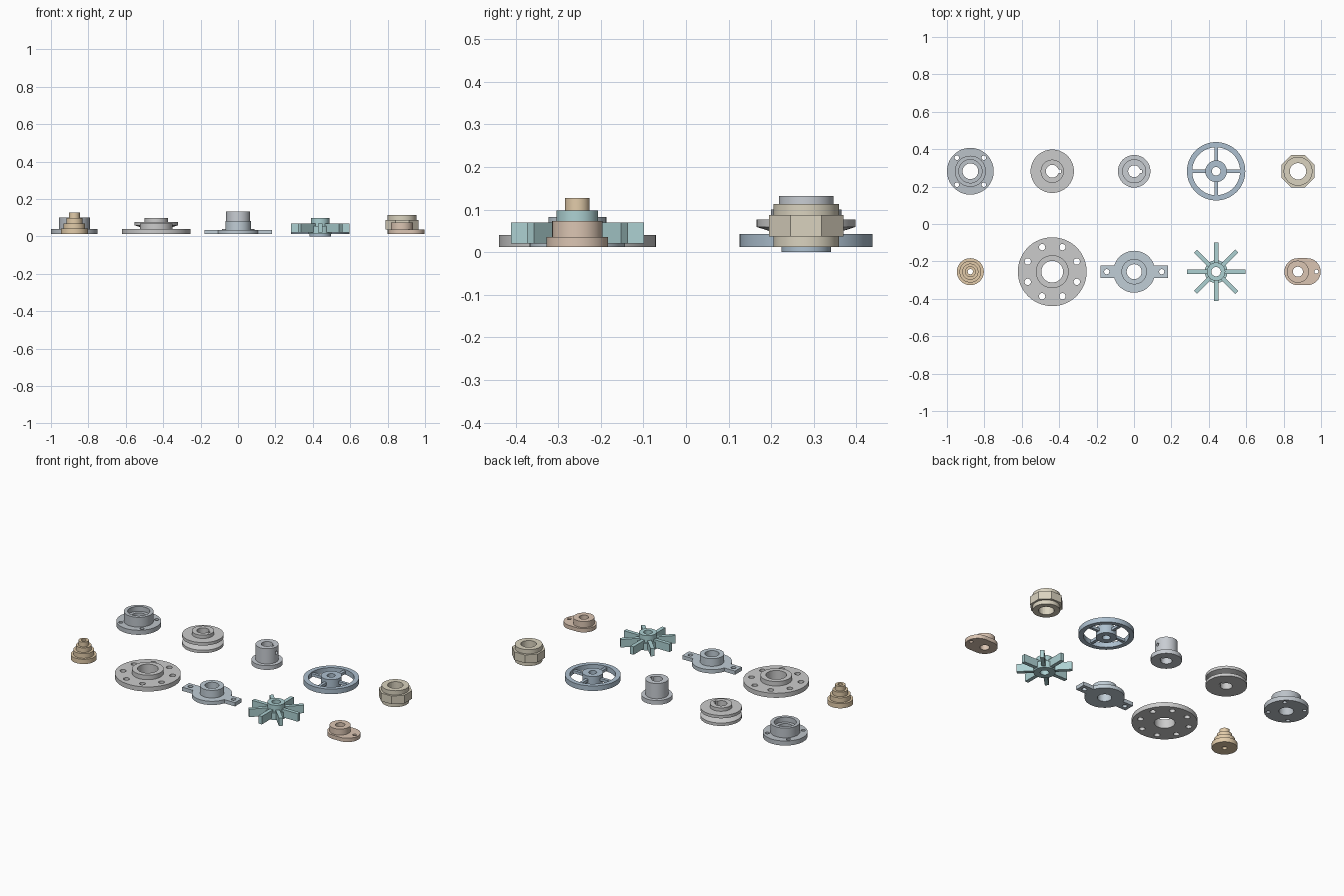
import bpy, bmesh
from math import cos, sin, pi, radians
from mathutils import Matrix

if "Cube" in bpy.data.objects:
    bpy.data.objects.remove(bpy.data.objects["Cube"])

COLS = [-0.875 + 0.438 * i for i in range(5)]
BACK, FRONT = 0.282, -0.255
B = 0.012   # underside of most parts


def obj_from(bm, name="piece"):
    bmesh.ops.recalc_face_normals(bm, faces=bm.faces)
    me = bpy.data.meshes.new(name)
    bm.to_mesh(me)
    bm.free()
    ob = bpy.data.objects.new(name, me)
    bpy.context.collection.objects.link(ob)
    return ob


def lathe(profile, n=64):
    """Spin a closed (radius, z) loop around z."""
    bm = bmesh.new()
    rings = [[bm.verts.new((r * cos(2 * pi * i / n), r * sin(2 * pi * i / n), z))
              for r, z in profile] for i in range(n)]
    m = len(profile)
    for i in range(n):
        a, b = rings[i], rings[(i + 1) % n]
        for j in range(m):
            k = (j + 1) % m
            bm.faces.new((a[j], b[j], b[k], a[k]))
    return obj_from(bm)


def prism(outline, z0, z1, turn=Matrix()):
    """Extrude an xy outline from z0 to z1."""
    bm = bmesh.new()
    lo = [bm.verts.new((x, y, z0)) for x, y in outline]
    hi = [bm.verts.new((x, y, z1)) for x, y in outline]
    bm.faces.new(lo)
    bm.faces.new(hi)
    n = len(outline)
    for i in range(n):
        j = (i + 1) % n
        bm.faces.new((lo[i], lo[j], hi[j], hi[i]))
    bm.transform(turn)
    return obj_from(bm)


def circle(r, cx=0, cy=0, n=24, start=0, sweep=2 * pi):
    return [(cx + r * cos(start + sweep * i / n), cy + r * sin(start + sweep * i / n))
            for i in range(n)]


def bar(x0, x1, width, z0, z1, deg=0):
    w = width / 2
    return prism([(x0, -w), (x1, -w), (x1, w), (x0, w)], z0, z1,
                 Matrix.Rotation(radians(deg), 4, 'Z'))


def holes(count, ring, r, first=0):
    out = []
    for i in range(count):
        a = radians(first) + 2 * pi * i / count
        out.append(prism(circle(r, ring * cos(a), ring * sin(a)), -0.1, 0.3))
    return out


def part(name, x, y, color, base, add=(), cut=()):
    """Merge pieces, cut openings, place and colour the part."""
    for op, items in (('UNION', add), ('DIFFERENCE', cut)):
        for it in items:
            m = base.modifiers.new(op, 'BOOLEAN')
            m.operation, m.object, m.solver = op, it, 'EXACT'
    dg = bpy.context.evaluated_depsgraph_get()
    mesh = bpy.data.meshes.new_from_object(base.evaluated_get(dg))
    base.modifiers.clear()
    base.data = mesh
    for it in list(add) + list(cut):
        bpy.data.objects.remove(it)
    base.name = mesh.name = name
    base.location = (x, y, 0)
    mat = bpy.data.materials.new(name + "_paint")
    mat.diffuse_color = (*color, 1)
    mat.use_nodes = True
    mat.node_tree.nodes["Principled BSDF"].inputs["Base Color"].default_value = mat.diffuse_color
    mesh.materials.clear()
    mesh.materials.append(mat)
    bpy.ops.object.select_all(action='DESELECT')
    base.select_set(True)
    bpy.context.view_layer.objects.active = base
    bpy.ops.object.shade_smooth_by_angle(angle=radians(30))


# Bearing housing: four-bolt flange with a counterbored hub
part("bearing_housing", COLS[0], BACK, (0.50, 0.54, 0.58),
     lathe([(.042, B), (.125, B), (.125, .04), (.083, .04), (.083, .10),
            (.062, .10), (.062, .07), (.042, .07)]),
     cut=holes(4, .102, .012, 45))

# Grooved pulley with keyway
part("grooved_pulley", COLS[1], BACK, (0.68, 0.68, 0.69),
     lathe([(.034, B), (.116, B), (.116, .03), (.078, .042), (.078, .047), (.116, .059),
            (.116, .077), (.062, .077), (.062, .098), (.034, .098)]),
     cut=[bar(0, .046, .018, -.1, .3)])

# Shaft coupling: flanged sleeve with keyway and set screw hole
part("shaft_coupling", COLS[2], BACK, (0.58, 0.61, 0.65),
     lathe([(.032, B), (.087, B), (.087, .038), (.064, .038), (.064, .132), (.032, .132)]),
     cut=[bar(0, .043, .016, -.1, .3),
          prism(circle(.010, -.095, 0), .015, .1, Matrix.Rotation(pi / 2, 4, 'Y'))])

# Hand wheel: rim, four spokes, hub
part("hand_wheel", COLS[3], BACK, (0.42, 0.53, 0.63),
     lathe([(.128, B), (.156, B), (.156, .043), (.128, .043)]),
     add=[lathe([(.023, 0), (.058, 0), (.058, .055), (.023, .055)])] +
         [bar(.045, .14, .018, .019, .036, 90 * i) for i in range(4)])

# Union nut: octagonal middle between round collars
part("union_nut", COLS[4], BACK, (0.70, 0.65, 0.52),
     lathe([(.043, B), (.077, B), (.077, .113), (.043, .113)]),
     add=[prism(circle(.0875 / cos(pi / 8), n=8, start=pi / 8), .037, .087)],
     cut=holes(1, 0, .044))

# Stepped cone with a thin bore
part("stepped_cone", COLS[0], FRONT, (0.76, 0.60, 0.40),
     lathe([(.014, B), (.072, B), (.072, .041), (.058, .041), (.058, .07), (.043, .07),
            (.043, .098), (.029, .098), (.029, .127), (.014, .127)]))

# Pipe flange with eight bolt holes
part("pipe_flange", COLS[1], FRONT, (0.58, 0.59, 0.59),
     lathe([(.058, B), (.184, B), (.184, .04), (.088, .04), (.088, .068), (.058, .068)]),
     cut=holes(8, .142, .017, 22.5))

# Two-lug bearing mount
part("lug_mount", COLS[2], FRONT, (0.53, 0.61, 0.67),
     lathe([(.040, B), (.112, B), (.112, .035), (.068, .035), (.068, .082), (.040, .082)]),
     add=[bar(.09, .18, .066, B, .035, 180 * i) for i in range(2)],
     cut=holes(2, .147, .014))

# Paddle impeller: hub and eight blades
part("impeller", COLS[3], FRONT, (0.42, 0.64, 0.65),
     lathe([(.025, B), (.061, B), (.061, .055), (.049, .055), (.049, .098), (.025, .098)]),
     add=[bar(.04, .156, .023, .02, .069, 45 * i) for i in range(8)])

# Crank arm: rounded plate with offset pin hole and raised hub
plate = (circle(.072, 0, 0, 32, pi / 2, pi) + [(0, -.072)] +
         circle(.072, .05, 0, 32, -pi / 2, pi) + [(.05, .072)])
part("crank_arm", COLS[4] - .001, FRONT, (0.71, 0.56, 0.45),
     prism(plate, B, .036),
     add=[prism(circle(.059, n=64), .02, .073)],
     cut=holes(1, 0, .027) + holes(1, .099, .011))
